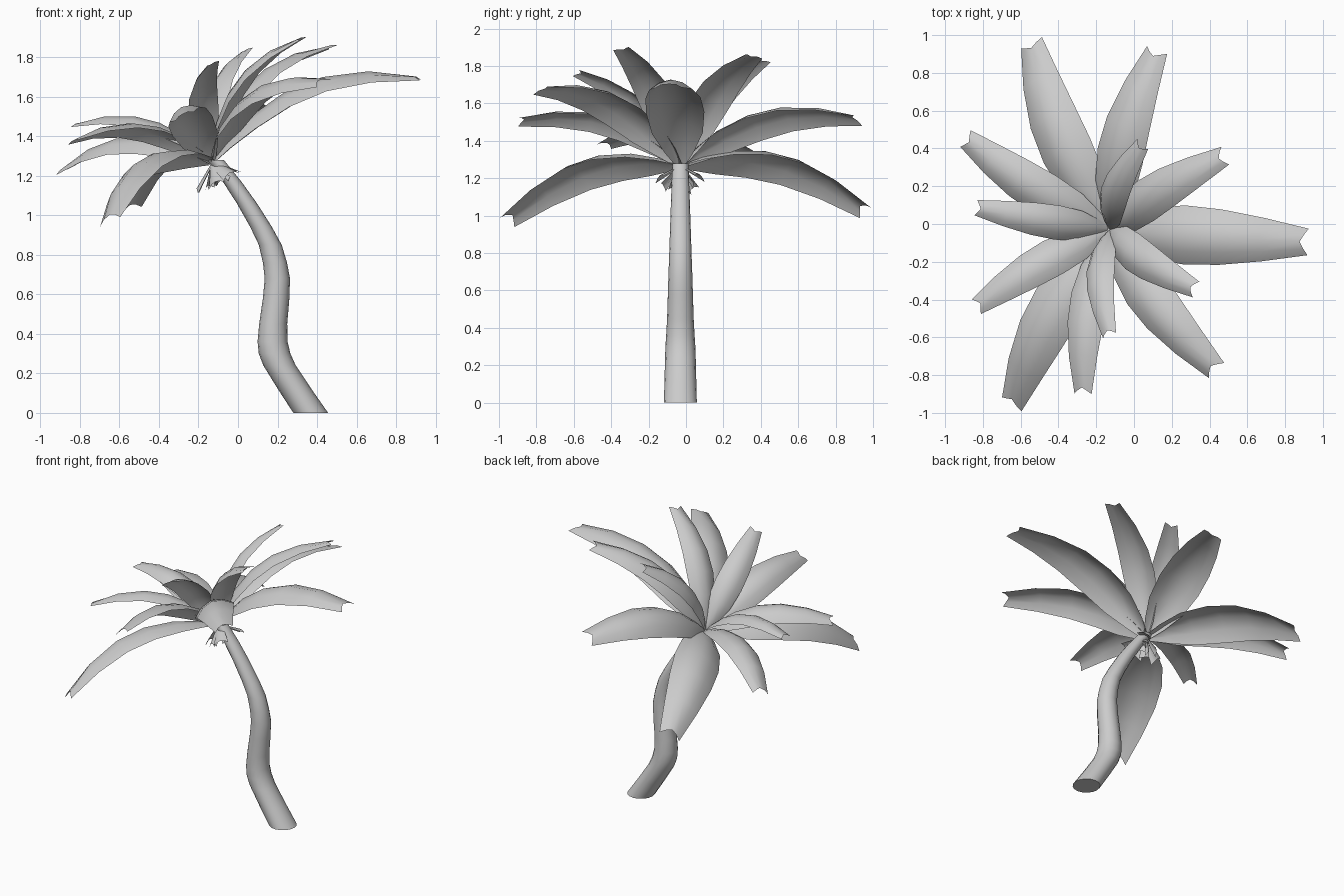
import bpy, bmesh, math
from mathutils import Vector

if "Cube" in bpy.data.objects:
    bpy.data.objects.remove(bpy.data.objects["Cube"])

HUB = Vector((-0.13, -0.03, 1.27))          # where the leaves meet
AXIS = Vector((-0.45, 0, 0.9)).normalized()  # crown leans with the trunk


def finish(name, bm, angle):
    bmesh.ops.recalc_face_normals(bm, faces=bm.faces)
    me = bpy.data.meshes.new(name)
    bm.to_mesh(me)
    bm.free()
    ob = bpy.data.objects.new(name, me)
    bpy.context.collection.objects.link(ob)
    bpy.ops.object.select_all(action='DESELECT')
    ob.select_set(True)
    bpy.context.view_layer.objects.active = ob
    bpy.ops.object.shade_smooth_by_angle(angle=math.radians(angle))
    return ob


# Trunk: level rings (z, centre x, radius) along an S-shaped lean
RINGS = [(0, 0.368, 0.088), (0.12, 0.287, 0.085), (0.24, 0.21, 0.082), (0.30, 0.185, 0.08),
         (0.36, 0.175, 0.076), (0.45, 0.178, 0.071), (0.58, 0.193, 0.067), (0.68, 0.199, 0.064),
         (0.76, 0.187, 0.061), (0.85, 0.163, 0.058), (0.94, 0.117, 0.055), (1.06, 0.045, 0.051),
         (1.17, -0.03, 0.047), (1.28, -0.115, 0.043)]
N = 16
bm = bmesh.new()
rings = []
for z, x, r in RINGS:
    rings.append([bm.verts.new((x + r * math.cos(2 * math.pi * i / N),
                                -0.03 + r * math.sin(2 * math.pi * i / N), z)) for i in range(N)])
for a, b in zip(rings, rings[1:]):
    for i in range(N):
        j = (i + 1) % N
        bm.faces.new((a[i], a[j], b[j], b[i]))
bm.faces.new(rings[0][::-1])
bm.faces.new(rings[-1])
finish("trunk", bm, 50)

# Leaf outline: (distance along leaf, half width), both relative to length
OUTLINE = [(-0.11, 0.045), (0.0, 0.018), (0.1, 0.07), (0.24, 0.12), (0.42, 0.138),
           (0.6, 0.13), (0.8, 0.102), (1.0, 0.062)]
ACROSS = (-1, -0.55, 0, 0.55, 1)


def leaf(name, tip, width=1.0):
    d = Vector(tip) - HUB
    length = d.length
    d.normalize()
    side = AXIS.cross(d).normalized()
    up = d.cross(side)
    bm = bmesh.new()
    rows = []
    for t, w in OUTLINE:
        w *= width
        row = []
        for u in ACROSS:
            arch = 0.68 * t * (1 - t) - 0.5 * w * (u * u - (0.5 if t == 1 else 0))
            notch = 0.03 * (1 - abs(u)) if t == 1 else 0
            p = HUB + length * (d * (t - notch) + up * arch + side * (u * w))
            row.append(bm.verts.new(p))
        rows.append(row)
    for a, b in zip(rows, rows[1:]):
        for i in range(len(ACROSS) - 1):
            bm.faces.new((a[i], a[i + 1], b[i + 1], b[i]))
    finish(name, bm, 40)


# Leaf tips, with relative width
TIPS = [((-0.55, 0.96, 1.03), 1.0), ((0.115, 0.92, 1.52), 1.0), ((0.475, 0.36, 1.86), 0.9),
        ((0.915, -0.095, 1.70), 1.0), ((0.32, -0.345, 1.90), 0.88), ((0.43, -0.775, 1.68), 0.95),
        ((-0.135, -0.585, 1.77), 0.88), ((-0.275, -0.895, 1.51), 0.9), ((-0.655, -0.955, 0.98), 1.0),
        ((-0.835, -0.435, 1.38), 0.92), ((-0.835, 0.085, 1.46), 0.9), ((-0.895, 0.45, 1.23), 0.95),
        ((0.04, 0.42, 1.84), 0.9)]
for k, (tip, width) in enumerate(TIPS):
    leaf(f"leaf_{k + 1}", tip, width)
